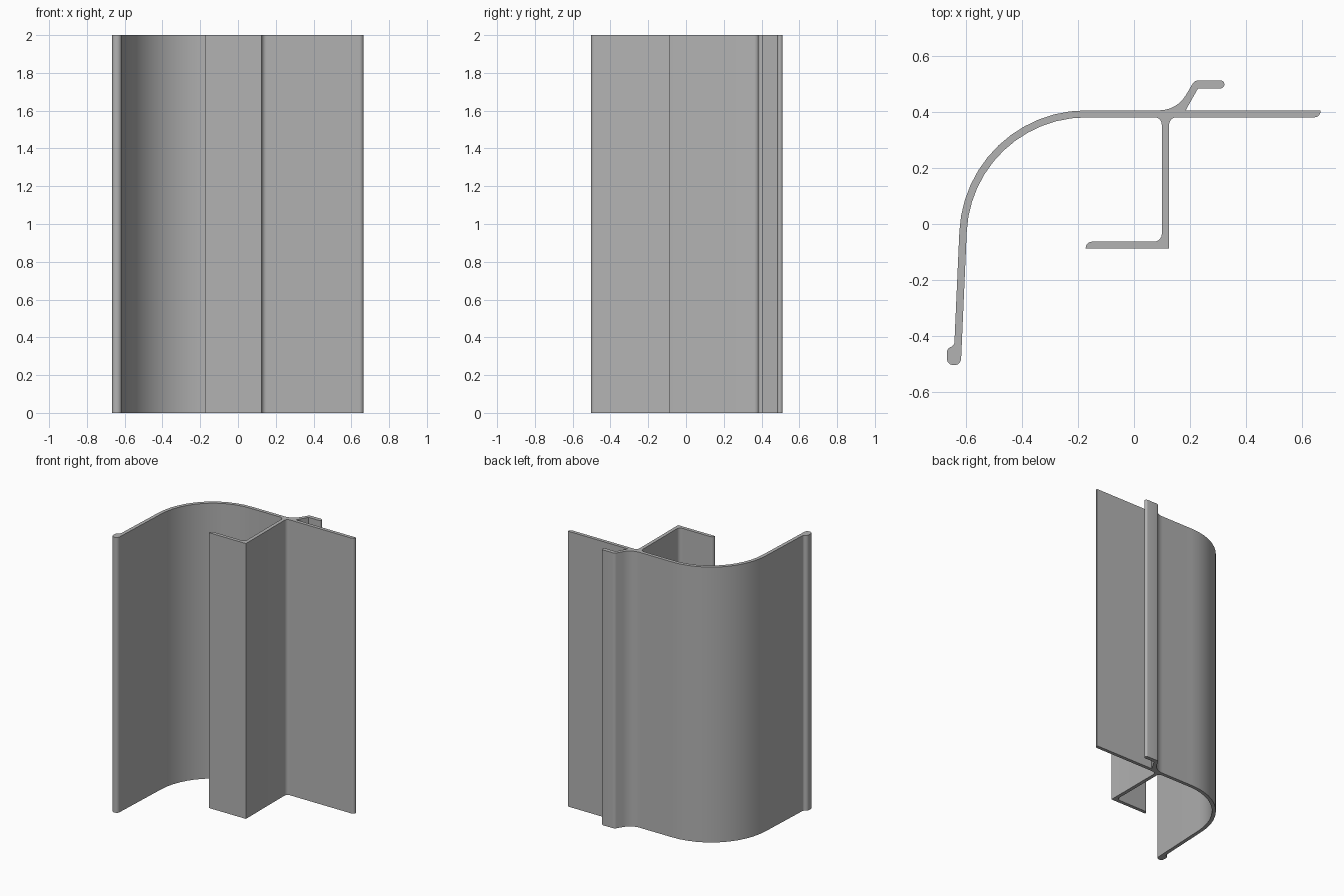
import bpy, bmesh, math
from mathutils import Vector

HEIGHT = 2.0

cube = bpy.data.objects.get("Cube")
if cube:
    bpy.data.objects.remove(cube, do_unlink=True)

# Corner points of the section as (x, y, fillet radius, segments)
wall = [
    (0.665, 0.405, 0, 0), (0.665, 0.380, 0.022, 5),        # rounded flange tip
]
web = [
    (0.125, 0.380, 0.026, 5), (0.125, -0.088, 0, 0),
    (-0.172, -0.088, 0, 0), (-0.172, -0.063, 0.022, 5),     # foot tip
    (0.099, -0.063, 0.027, 5), (0.099, 0.380, 0.026, 5),
]
curved_leg = [
    (-0.578, 0.380, 0.427, 12), (-0.617, -0.503, 0.024, 6),
    (-0.667, -0.503, 0.024, 6), (-0.667, -0.438, 0.022, 5),  # bead at the leg end
    (-0.6405, -0.436, 0.015, 4), (-0.603, 0.405, 0.452, 12),
]
hook = [
    (0.153, 0.405, 0.11, 6), (0.216, 0.512, 0.025, 5),
    (0.322, 0.512, 0.0143, 6), (0.322, 0.483, 0.0143, 6),
    (0.228, 0.483, 0, 0), (0.184, 0.405, 0, 0),
]


def fillet(prev, corner, following, radius, segments):
    """Points of an arc that rounds one corner of the outline."""
    if radius == 0:
        return [corner]
    a, b = (prev - corner).normalized(), (following - corner).normalized()
    half = a.angle(b) / 2
    centre = corner + (a + b).normalized() * radius / math.sin(half)
    reach = radius / math.tan(half)
    start, end = corner + a * reach - centre, corner + b * reach - centre
    sweep = start.angle(end)
    return [centre + (start * math.sin((1 - i / segments) * sweep)
                      + end * math.sin(i / segments * sweep)) / math.sin(sweep)
            for i in range(segments + 1)]


def rounded_outline(corners):
    pts = [Vector(c[:2]) for c in corners]
    n = len(pts)
    out = []
    for i, (_, _, radius, segments) in enumerate(corners):
        out += fillet(pts[i - 1], pts[i], pts[(i + 1) % n], radius, segments)
    return out


# Extrude the section upward
bm = bmesh.new()
verts = [bm.verts.new((p.x, p.y, 0)) for p in rounded_outline(wall + web + curved_leg + hook)]
base = bm.faces.new(verts)
top = bmesh.ops.extrude_face_region(bm, geom=[base], use_keep_orig=True)["geom"]
bmesh.ops.translate(bm, vec=(0, 0, HEIGHT),
                    verts=[g for g in top if isinstance(g, bmesh.types.BMVert)])
bmesh.ops.recalc_face_normals(bm, faces=bm.faces[:])
mesh = bpy.data.meshes.new("extruded_profile")
bm.to_mesh(mesh)
bm.free()

profile = bpy.data.objects.new("extruded_profile", mesh)
bpy.context.collection.objects.link(profile)

# Plain grey metal
grey = bpy.data.materials.new("grey_metal")
grey.use_nodes = True
colour = (0.45, 0.45, 0.45, 1)
grey.diffuse_color = colour
grey.node_tree.nodes["Principled BSDF"].inputs["Base Color"].default_value = colour
mesh.materials.append(grey)

# Smooth curves, crisp corners
bpy.ops.object.select_all(action='DESELECT')
profile.select_set(True)
bpy.context.view_layer.objects.active = profile
bpy.ops.object.shade_smooth_by_angle(angle=math.radians(30))
